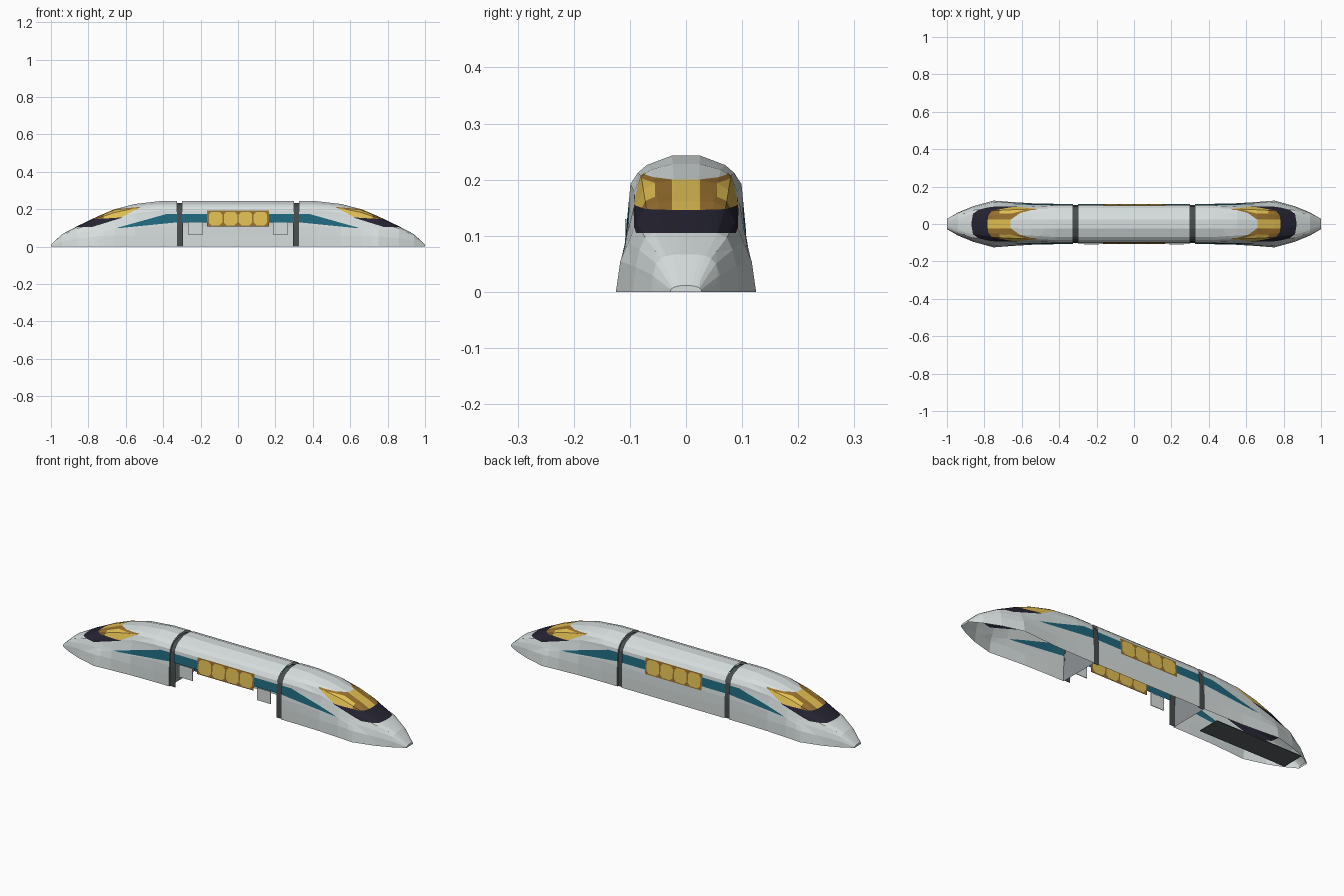
import bpy, bmesh
from mathutils import Vector

if "Cube" in bpy.data.objects:
    bpy.data.objects.remove(bpy.data.objects["Cube"])


def material(name, hexa):
    lin = []
    for i in (0, 2, 4):
        c = int(hexa[i:i + 2], 16) / 255
        lin.append(c / 12.92 if c <= 0.04045 else ((c + 0.055) / 1.055) ** 2.4)
    m = bpy.data.materials.new(name)
    m.diffuse_color = (*lin, 1)
    m.use_nodes = True
    m.node_tree.nodes["Principled BSDF"].inputs["Base Color"].default_value = m.diffuse_color
    return m


BODY, TEAL, BLACK, BROWN, GOLD, GREY, WALL, FLOOR = range(8)
MATS = [material("body_silver", "D6DEDD"), material("stripe_teal", "1F687E"),
        material("windshield_black", "242331"), material("window_brown", "98702F"),
        material("window_gold", "E0BE52"), material("rubber_grey", "484D4E"),
        material("end_wall_grey", "8E9295"), material("floor_grey", "5C6062")]


def finish(bm, name):
    me = bpy.data.meshes.new(name)
    bm.to_mesh(me)
    bm.free()
    for m in MATS:
        me.materials.append(m)
    ob = bpy.data.objects.new(name, me)
    bpy.context.collection.objects.link(ob)
    return ob


def loft(stations, caps=()):
    """Skin mirrored half-sections (x, [(y, z)...]) into an open-bottomed shell."""
    bm = bmesh.new()
    rings = []
    for x, half in stations:
        pts = list(half) + [(-y, z) for y, z in reversed(half)]
        rings.append([bm.verts.new((x, y, z)) for y, z in pts])
    for a, b in zip(rings, rings[1:]):
        for i in range(len(a) - 1):
            bm.faces.new((a[i], b[i], b[i + 1], a[i + 1]))
    for c in caps:
        bm.faces.new(rings[c])
    bmesh.ops.recalc_face_normals(bm, faces=bm.faces)
    if max(bm.faces, key=lambda f: f.calc_center_median().z).normal.z < 0:
        bmesh.ops.reverse_faces(bm, faces=bm.faces)
    return bm


def cut(bm, co, no):
    bmesh.ops.bisect_plane(bm, geom=bm.verts[:] + bm.edges[:] + bm.faces[:],
                           dist=1e-5, plane_co=co, plane_no=no)


def box(name, lo, hi, mat):
    bm = bmesh.new()
    bmesh.ops.create_cube(bm, size=1)
    for v in bm.verts:
        v.co = Vector([(l + h) / 2 + c * (h - l) for l, h, c in zip(lo, hi, v.co)])
    for f in bm.faces:
        f.material_index = mat
    return finish(bm, name)


MID = [(.108, 0), (.108, .06), (.107, .108), (.099, .192), (.086, .212), (.07, .226), (.025, .243)]
NOSE = [
    (.325, MID), (.42, MID),
    (.55, [(.111, 0), (.11, .058), (.107, .102), (.092, .178), (.08, .206), (.062, .218), (.024, .228)]),
    (.66, [(.118, 0), (.114, .06), (.106, .1), (.091, .15), (.076, .182), (.056, .193), (.022, .2)]),
    (.75, [(.125, 0), (.117, .055), (.102, .09), (.088, .125), (.071, .152), (.05, .16), (.02, .162)]),
    (.86, [(.095, 0), (.09, .045), (.083, .075), (.073, .097), (.056, .105), (.04, .107), (.015, .109)]),
    (.94, [(.062, 0), (.06, .03), (.053, .05), (.045, .06), (.035, .064), (.025, .066), (.01, .067)]),
    (1.0, [(.028, 0), (.027, .004), (.024, .007), (.02, .009), (.015, .01), (.01, .011), (.004, .011)]),
]

# Slanted colour boundaries on the end cars: (x, z, slope)
LINES = {"black_base": (.87, .105, 0), "black_low": (.78, .105, -.31), "gold_low": (.77, .147, -.06),
         "gold_top": (.66, .2, -.09), "pane_top": (.66, .194, -.09), "gold_back": (.52, .212, -.54),
         "stripe_low": (.325, .13, -.1), "stripe_top": (.38, .175, -.28)}


def line(key, x):
    x0, z0, m = LINES[key]
    return z0 + m * (x - x0)


def end_colour(c):
    x, y, z = c.x, abs(c.y), c.z
    if x < .326:
        return WALL
    if x < .64 and line("stripe_low", x) < z < min(.175, line("stripe_top", x)):
        return TEAL
    if x > .6 and max(.105, line("black_low", x)) < z < line("gold_low", x):
        return BLACK
    if x > .5 and max(line("gold_low", x), line("gold_back", x)) < z < line("gold_top", x):
        side_pane = y > .055 and x < .72 and z < line("pane_top", x)
        return GOLD if y < .025 or side_pane else BROWN
    return BODY


# End cars with windshield, cab windows and tapering stripe
for side, sx in (("right", 1), ("left", -1)):
    bm = loft(NOSE, caps=(0, -1))
    for x0, z0, m in LINES.values():
        cut(bm, (x0, 0, z0), (-m, 0, 1))
    cut(bm, (0, 0, .175), (0, 0, 1))
    cut(bm, (.72, 0, 0), (1, 0, 0))
    for y in (-.055, -.025, .025, .055):
        cut(bm, (0, y, 0), (0, 1, 0))
    for f in bm.faces:
        f.material_index = end_colour(f.calc_center_median())
    if sx < 0:
        for v in bm.verts:
            v.co.x *= -1
        bmesh.ops.reverse_faces(bm, faces=bm.faces)
    finish(bm, side + "_end_car")

    # Dark joint between cars
    inset = [(y * .94, z * .955) for y, z in MID]
    bm = loft([(sx * .294, inset), (sx * .326, inset)])
    for f in bm.faces:
        f.material_index = GREY
    finish(bm, side + "_joint")

    # Small panel hanging below the stripe on the front side
    box(side + "_side_panel", (sx * .227 - .039, -.109, .065), (sx * .227 + .039, -.106, .13), BODY)

# Middle car, open low on the front side
bm = loft([(-.3, MID), (.3, MID)])
for z in (.13, .175):
    cut(bm, (0, 0, z), (0, 0, 1))
for x in (-.165, .165):
    cut(bm, (x, 0, 0), (1, 0, 0))
gone = []
for f in bm.faces:
    c = f.calc_center_median()
    if abs(c.x) < .165 and .108 < c.z < .192:
        f.material_index = BROWN
    elif .13 < c.z < .175:
        f.material_index = TEAL
    elif c.y < -.09 and c.z < .13:
        gone.append(f)
bmesh.ops.delete(bm, geom=gone, context='FACES')
finish(bm, "middle_car")

# Window panes with clipped corners, seen from outside and inside on both sides
W, H, K = .036, .036, .014
OUTLINE = [(W, H - K), (W - K, H), (K - W, H), (-W, H - K),
           (-W, K - H), (K - W, -H), (W - K, -H), (W, K - H)]
for side, sy in (("back", 1), ("front", -1)):
    bm = bmesh.new()
    for i in range(4):
        cx = (i - 1.5) * .08
        for off in (.0015, -.0015):
            pts = []
            for px, pz in OUTLINE:
                z = .15 + pz
                y = .107 - .008 * (z - .108) / .084 + off
                pts.append(bm.verts.new((cx + px, sy * y, z)))
            f = bm.faces.new(pts)
            f.material_index = GOLD
            f.normal_update()
            if f.normal.y * sy * off < 0:
                f.normal_flip()
    finish(bm, side + "_window_panes")

# Dark floor plate under the left end car
box("left_floor_plate", (-.94, -.06, .002), (-.44, .06, .006), FLOOR)
